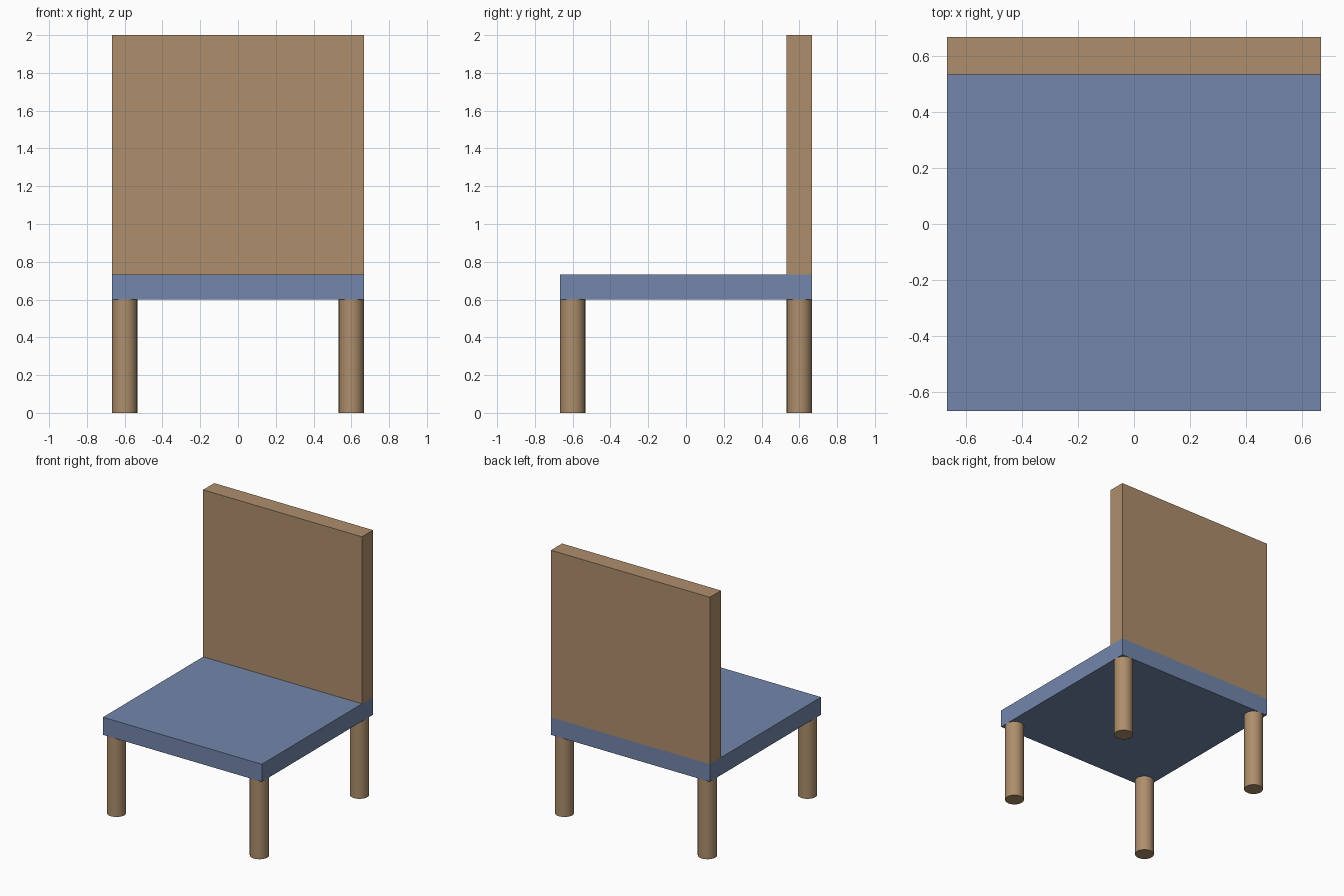
import bpy
import math

if "Cube" in bpy.data.objects:
    bpy.data.objects.remove(bpy.data.objects["Cube"])

U = 2 / 15          # board thickness and leg diameter
HALF = 5 * U        # half the seat width
LEG_H = 0.6


def material(name, color):
    mat = bpy.data.materials.new(name)
    mat.diffuse_color = color
    mat.use_nodes = True
    mat.node_tree.nodes["Principled BSDF"].inputs["Base Color"].default_value = mat.diffuse_color
    return mat


wood = material("wood", (0.42, 0.27, 0.15, 1))
blue = material("blue_fabric", (0.17, 0.24, 0.41, 1))


def board(name, size, center, mat):
    bpy.ops.mesh.primitive_cube_add(size=1, location=center)
    ob = bpy.context.object
    ob.name = name
    ob.scale = size
    bpy.ops.object.transform_apply(location=False, rotation=False, scale=True)
    ob.data.materials.append(mat)


# Seat
board("seat", (2 * HALF, 2 * HALF, U), (0, 0, LEG_H + U / 2), blue)

# Backrest standing on the rear edge of the seat
seat_top = LEG_H + U
board("backrest", (2 * HALF, U, 2 - seat_top),
      (0, HALF - U / 2, (2 + seat_top) / 2), wood)

# Four round legs, flush with the seat corners
for y_name, sy in (("front", -1), ("back", 1)):
    for x_name, sx in (("left", -1), ("right", 1)):
        inset = HALF - U / 2
        bpy.ops.mesh.primitive_cylinder_add(
            vertices=32, radius=U / 2, depth=LEG_H,
            location=(sx * inset, sy * inset, LEG_H / 2))
        leg = bpy.context.object
        leg.name = f"{y_name}_{x_name}_leg"
        leg.data.materials.append(wood)
        bpy.ops.object.shade_smooth_by_angle(angle=math.radians(30))
